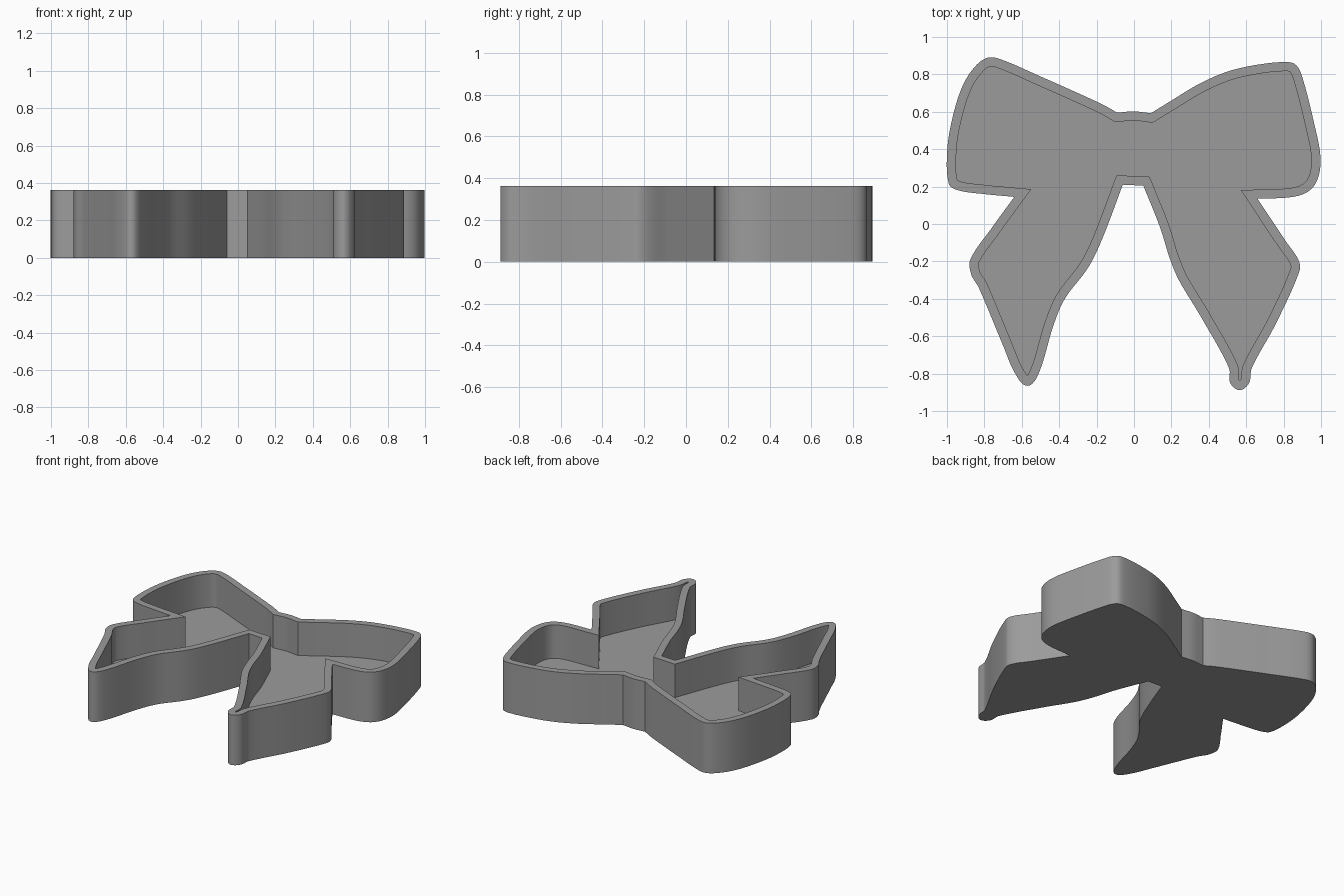
import bpy, bmesh, math
from mathutils import Vector
from mathutils.geometry import interpolate_bezier

if "Cube" in bpy.data.objects:
    bpy.data.objects.remove(bpy.data.objects["Cube"])

HEIGHT, FLOOR, WALL = 0.362, 0.12, 0.049

# Bow outline, clockwise: smooth runs that meet at sharp corners
RUNS = [
    # top of knot
    [(-0.09, 0.595), (0, 0.602), (0.09, 0.592)],
    # right loop
    [(0.09, 0.592), (0.2, 0.66), (0.35, 0.75), (0.5, 0.815), (0.65, 0.85), (0.8, 0.866),
     (0.86, 0.855), (0.895, 0.8), (0.965, 0.53), (0.997, 0.36), (0.985, 0.25),
     (0.94, 0.18), (0.85, 0.145), (0.66, 0.135)],
    # right tail
    [(0.66, 0.135), (0.81, -0.09), (0.878, -0.19), (0.885, -0.25), (0.76, -0.53),
     (0.63, -0.77), (0.615, -0.85), (0.565, -0.888), (0.515, -0.85), (0.508, -0.77),
     (0.36, -0.5), (0.24, -0.3), (0.19, -0.18), (0.14, -0.02), (0.05, 0.205)],
    # bottom of knot
    [(0.05, 0.205), (-0.06, 0.21)],
    # left tail
    [(-0.06, 0.21), (-0.15, -0.03), (-0.21, -0.17), (-0.26, -0.255), (-0.37, -0.4),
     (-0.43, -0.54), (-0.51, -0.8), (-0.57, -0.865), (-0.635, -0.8), (-0.7, -0.65),
     (-0.83, -0.34), (-0.87, -0.27), (-0.875, -0.19), (-0.76, -0.02), (-0.64, 0.145)],
    # left loop
    [(-0.64, 0.145), (-0.8, 0.16), (-0.94, 0.18), (-0.99, 0.215), (-0.998, 0.4),
     (-0.97, 0.57), (-0.92, 0.73), (-0.86, 0.83), (-0.79, 0.887), (-0.72, 0.883),
     (-0.48, 0.78), (-0.3, 0.7), (-0.16, 0.635), (-0.09, 0.595)],
]


def smooth_run(points, steps=8):
    """Sample a smooth curve through the points, without its last point."""
    p = [Vector((x, y, 0)) for x, y in points]
    last = len(p) - 1
    tan = [(p[min(i + 1, last)] - p[max(i - 1, 0)]).normalized() for i in range(last + 1)]
    out = []
    for i in range(last):
        arm = (p[i + 1] - p[i]).length / 3
        out += interpolate_bezier(p[i], p[i] + tan[i] * arm,
                                  p[i + 1] - tan[i + 1] * arm, p[i + 1], steps + 1)[:-1]
    return out


def right_normal(a, b):
    d = (b - a).normalized()
    return Vector((d.y, -d.x, 0))


outer = [v for run in RUNS for v in smooth_run(run)]
n = len(outer)

# Inner outline: mitred inward offset, dropping points that come too near the edge
inner, link = [], []
for i, p in enumerate(outer):
    n0 = right_normal(outer[i - 1], p)
    n1 = right_normal(p, outer[(i + 1) % n])
    m = (n0 + n1).normalized()
    q = p + m * WALL / max(m.dot(n0), 0.3)
    if min((q - o).length for o in outer) > WALL * 0.97:
        inner.append(q)
    link.append(len(inner) - 1)
k = len(inner)

# Open tray: base, outer wall, rim, inner wall and floor
bm = bmesh.new()


def ring(points, z):
    return [bm.verts.new((v.x, v.y, z)) for v in points]


base, top = ring(outer, 0), ring(outer, HEIGHT)
lip, floor = ring(inner, HEIGHT), ring(inner, FLOOR)
flat = [bm.faces.new(base), bm.faces.new(floor)]
for i in range(n):
    j = (i + 1) % n
    bm.faces.new((base[i], base[j], top[j], top[i]))
    a, b = lip[link[i]], lip[link[j]]
    bm.faces.new((top[i], top[j], b, a) if a != b else (top[i], top[j], a))
for i in range(k):
    j = (i + 1) % k
    bm.faces.new((lip[i], lip[j], floor[j], floor[i]))
bmesh.ops.triangulate(bm, faces=flat)
bmesh.ops.recalc_face_normals(bm, faces=bm.faces)

mesh = bpy.data.meshes.new("bow_tray")
bm.to_mesh(mesh)
bm.free()
tray = bpy.data.objects.new("bow_tray", mesh)
bpy.context.collection.objects.link(tray)

grey = bpy.data.materials.new("mid_grey")
grey.diffuse_color = (0.33, 0.33, 0.33, 1)
grey.use_nodes = True
grey.node_tree.nodes["Principled BSDF"].inputs["Base Color"].default_value = grey.diffuse_color
mesh.materials.append(grey)

bpy.context.view_layer.objects.active = tray
tray.select_set(True)
bpy.ops.object.shade_smooth_by_angle(angle=math.radians(30))
